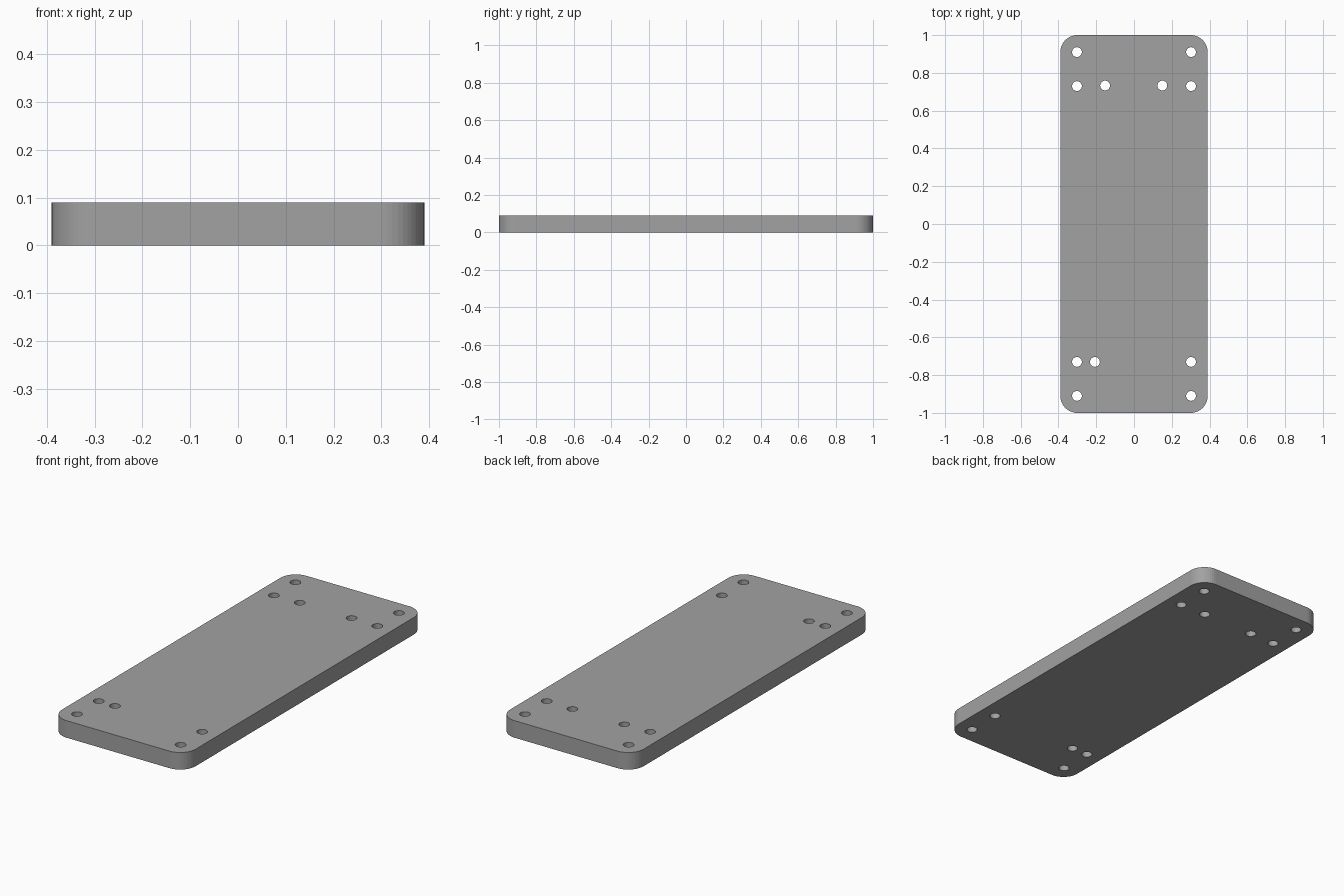
import bpy, bmesh
from math import cos, sin, pi

if "Cube" in bpy.data.objects:
    bpy.data.objects.remove(bpy.data.objects["Cube"])

HALF_X, HALF_Y, THICK = 0.39, 1.0, 0.09
CORNER_R, HOLE_R = 0.09, 0.026


def arc(cx, cy, r, start, sweep, steps):
    return [(cx + r * cos(start + sweep * i / steps),
             cy + r * sin(start + sweep * i / steps)) for i in range(steps + 1)]


def add_loop(bm, points):
    verts = [bm.verts.new((x, y, 0)) for x, y in points]
    return [bm.edges.new((v, verts[i - 1])) for i, v in enumerate(verts)]


bm = bmesh.new()

# Rounded rectangular outline
outline = []
for k, (sx, sy) in enumerate([(1, 1), (-1, 1), (-1, -1), (1, -1)]):
    outline += arc(sx * (HALF_X - CORNER_R), sy * (HALF_Y - CORNER_R),
                   CORNER_R, k * pi / 2, pi / 2, 12)
edges = add_loop(bm, outline)

# Mounting holes: four mirrored pairs plus three extra holes
holes = [(sx * 0.302, y) for sx in (-1, 1) for y in (-0.91, -0.73, 0.73, 0.91)]
holes += [(-0.153, 0.733), (0.15, 0.733), (-0.207, -0.73)]
for x, y in holes:
    edges += add_loop(bm, arc(x, y, HOLE_R, 0, 2 * pi, 32)[:-1])

# Fill the profile around the holes and extrude it to thickness (flat facets)
bmesh.ops.triangle_fill(bm, edges=edges, use_beauty=True, normal=(0, 0, 1))
result = bmesh.ops.extrude_face_region(bm, geom=bm.faces[:], use_keep_orig=True)
top = [g for g in result["geom"] if isinstance(g, bmesh.types.BMVert)]
bmesh.ops.translate(bm, verts=top, vec=(0, 0, THICK))
bmesh.ops.recalc_face_normals(bm, faces=bm.faces[:])

mesh = bpy.data.meshes.new("mounting_plate")
bm.to_mesh(mesh)
bm.free()
plate = bpy.data.objects.new("mounting_plate", mesh)
bpy.context.collection.objects.link(plate)

# Dark grey finish
grey = bpy.data.materials.new("dark_grey")
grey.diffuse_color = (0.36, 0.36, 0.36, 1)
grey.use_nodes = True
grey.node_tree.nodes["Principled BSDF"].inputs["Base Color"].default_value = grey.diffuse_color
mesh.materials.append(grey)
